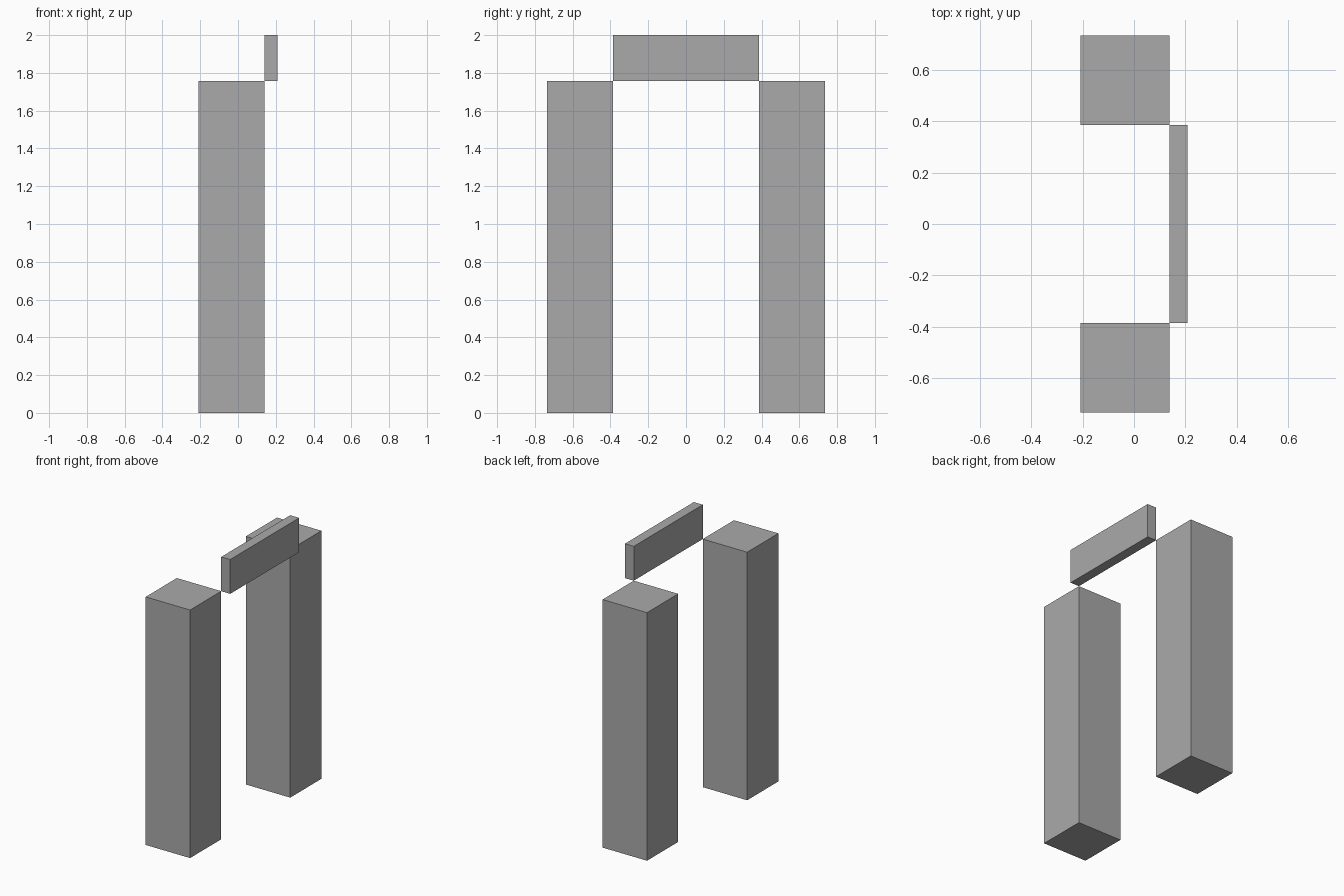
import bpy

if "Cube" in bpy.data.objects:
    bpy.data.objects.remove(bpy.data.objects["Cube"])

# One plain grey for the whole model
grey = bpy.data.materials.new("stone_grey")
grey.diffuse_color = (0.4, 0.4, 0.4, 1)
grey.use_nodes = True
grey.node_tree.nodes["Principled BSDF"].inputs["Base Color"].default_value = grey.diffuse_color


def box(name, lo, hi):
    """Axis-aligned box between two corners."""
    bpy.ops.mesh.primitive_cube_add(size=1, location=[(a + b) / 2 for a, b in zip(lo, hi)])
    ob = bpy.context.object
    ob.name = name
    ob.scale = [b - a for a, b in zip(lo, hi)]
    bpy.ops.object.transform_apply(location=False, rotation=False, scale=True)
    ob.data.materials.append(grey)
    return ob


PILLAR_TOP = 1.757
INNER, OUTER = 0.386, 0.735

# Two square pillars, mirrored front and back
box("front_pillar", (-0.209, -OUTER, 0), (0.139, -INNER, PILLAR_TOP))
box("back_pillar", (-0.209, INNER, 0), (0.139, OUTER, PILLAR_TOP))

# Thin beam spanning the gap, touching the pillars at their top corners
box("top_beam", (0.139, -INNER, PILLAR_TOP), (0.209, INNER, 2.0))
